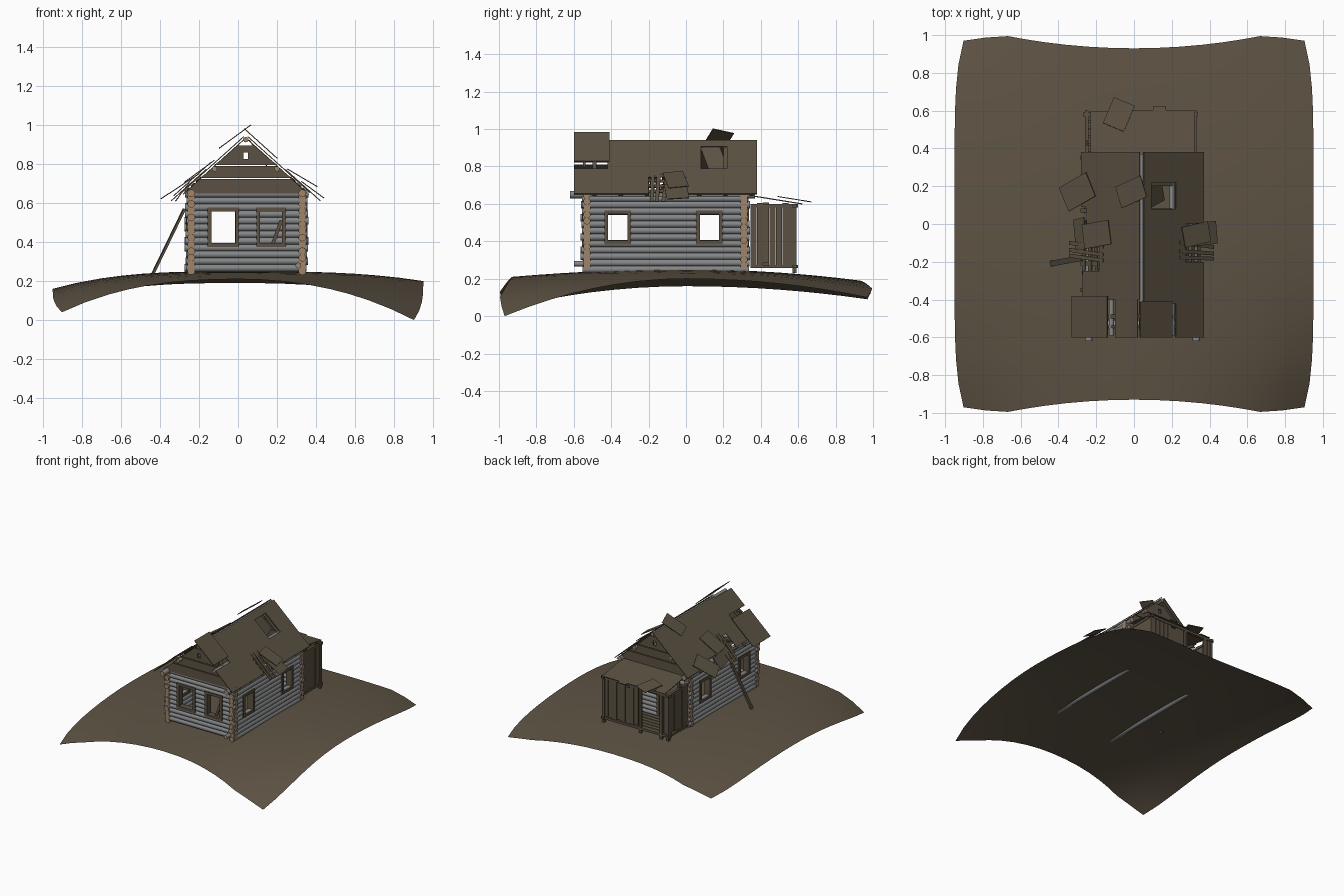
import bpy, bmesh, math, random
from mathutils import Matrix, Vector

random.seed(4)
if "Cube" in bpy.data.objects:
    bpy.data.objects.remove(bpy.data.objects["Cube"])


def material(name, rgb):
    m = bpy.data.materials.new(name)
    m.use_nodes = True
    m.diffuse_color = (*rgb, 1)
    m.node_tree.nodes["Principled BSDF"].inputs["Base Color"].default_value = (*rgb, 1)
    return m


EARTH = material("earth brown", (.112, .087, .058))
BOARD = material("old board brown", (.105, .083, .054))
GREY = material("weathered log grey", (.235, .24, .245))
CUT = material("cut log tan", (.36, .235, .135))


def finish(bm, name, mats, smooth=False):
    me = bpy.data.meshes.new(name)
    bm.to_mesh(me)
    bm.free()
    for m in mats:
        me.materials.append(m)
    ob = bpy.data.objects.new(name, me)
    bpy.context.collection.objects.link(ob)
    if smooth:
        bpy.ops.object.select_all(action='DESELECT')
        bpy.context.view_layer.objects.active = ob
        ob.select_set(True)
        bpy.ops.object.shade_smooth_by_angle(angle=math.radians(50))
    return ob


def box(bm, centre, size, rot=Matrix()):
    mat = Matrix.Translation(centre) @ rot @ Matrix.Diagonal((*size, 1))
    bmesh.ops.create_cube(bm, size=1, matrix=mat)


def span(bm, lo, hi):
    lo, hi = Vector(lo), Vector(hi)
    box(bm, (lo + hi) / 2, hi - lo)


def log(bm, a, b, r):
    a, b = Vector(a), Vector(b)
    rot = (b - a).to_track_quat('Z', 'Y').to_matrix().to_4x4()
    made = bmesh.ops.create_cone(bm, cap_ends=True, segments=10, radius1=r, radius2=r,
                                 depth=(b - a).length, matrix=Matrix.Translation((a + b) / 2) @ rot)
    for f in {f for v in made["verts"] for f in v.link_faces}:
        f.material_index = 1 if len(f.verts) > 4 else 0


# Domed ground sheet with drooping corners
def ground():
    half = [.13, .27, .40, .52, .63, .74, .87, 1]
    steps = [-h for h in reversed(half)] + [0] + half
    bm = bmesh.new()
    rows = []
    for v in steps:
        row = []
        for u in steps:
            au, av = abs(u), abs(v)
            x = .95 * u * (1 - .05 * av ** 6)
            y = v * (.93 + .07 * min(au / .77, 1) ** 2 - .03 * max(0, au - .77) / .23)
            side = .05 if u > 0 else .09
            end = .04 if v < 0 else .06
            corner = (.16 if u > 0 else .08) if v < 0 else (.04 if u > 0 else .01)
            z = .25 - side * au ** 3 - end * av ** 2 - corner * au ** 2 * av ** 2
            row.append(bm.verts.new((x, y, z)))
        rows.append(row)
    for r0, r1 in zip(rows, rows[1:]):
        for i in range(len(r0) - 1):
            bm.faces.new((r0[i], r0[i + 1], r1[i + 1], r1[i]))
    finish(bm, "ground", [EARTH], True)


ground()

# Log walls, each log cut where it meets an opening
X0, X1, Y0, Y1 = -.24, .33, -.53, .31
PITCH, ROWS, BASE = .0345, 12, .25
FRONT = [(-.14, -.01, .39, .56), (.11, .23, .39, .56)]
SIDE = [(-.42, -.31, .40, .55), (.07, .18, .40, .55)]
BACK = [(-.16, .01, .27, .58)]


def wall(name, point, start, end, openings, shift):
    bm = bmesh.new()
    for i in range(ROWS):
        z = BASE + PITCH * (i + .5) + shift
        a = start - .02 - random.uniform(0, .015)
        stop = end + .02 + random.uniform(0, .012)
        for o0, o1, z0, z1 in openings:
            if z0 < z < z1:
                log(bm, point(a, z), point(o0, z), .0195)
                a = o1
        log(bm, point(a, z), point(stop, z), .0195)
    finish(bm, name, [GREY, CUT], True)


def frames(name, point, openings):
    bm = bmesh.new()
    for a0, a1, z0, z1 in openings:
        w = .016
        for p, q, r, s in ((a0 - w, a0 + .004, z0 - w, z1 + w), (a1 - .004, a1 + w, z0 - w, z1 + w),
                           (a0, a1, z0 - w, z0 + .004), (a0, a1, z1 - .004, z1 + w)):
            c, d = Vector(point(p, r)), Vector(point(q, s))
            depth = Vector([.052 if abs(k) < 1e-6 else 0 for k in d - c])
            span(bm, c - depth / 2, d + depth / 2)
    finish(bm, name, [BOARD])


for name, y, holes in (("front", Y0, FRONT), ("back", Y1, BACK)):
    def at(a, z, y=y):
        return (a, y, z)
    wall(name + "_wall", at, X0, X1, holes, 0)
    frames(name + "_frames", at, holes)
for name, x in (("right", X0), ("left", X1)):
    def at(a, z, x=x):
        return (x, a, z)
    wall(name + "_wall", at, Y0, Y1, SIDE, -PITCH / 2)
    frames(name + "_frames", at, SIDE)

# Fallen board in one front window
bm = bmesh.new()
box(bm, (.20, Y0, .45), (.018, .01, .13), Matrix.Rotation(.35, 4, 'Y'))
finish(bm, "fallen_window_board", [BOARD])

# Wall plates, purlins and ridge beam
bm = bmesh.new()
for x, z, r, y in ((X0, .65, .02, -.62), (X1, .65, .02, -.62), (-.12, .775, .014, -.59),
                   (.20, .775, .014, -.59), (.04, .925, .014, -.56)):
    log(bm, (x, y, z), (x, .37, z), r)
log(bm, (X1 - .02, -.6, .28), (X1 - .02, -.5, .28), .015)
finish(bm, "roof_beams", [GREY, CUT], True)

# Gable planks with a few open joints
RX, RZ, SLOPE = .04, .95, .9
ANGLE = math.atan(SLOPE)
for name, y in (("front_gable", -.55), ("back_gable", .33)):
    bm = bmesh.new()
    levels = [.65, .685, .722, .76, .79, .825, .86, .895]
    for i, (z0, z1) in enumerate(zip(levels, levels[1:])):
        w0, w1 = (RZ - .015 - z0) / SLOPE, (RZ - .015 - z1) / SLOPE
        gap = .006 if i in (2, 4) else 0
        outline = [(-w0, z0 + gap), (w0, z0 + gap), (w1, z1), (-w1, z1)]
        if i == 5:
            pieces = [[(-w0, z0), (-.012, z0), (-.012, z1), (-w1, z1)],
                      [(.012, z0), (w0, z0), (w1, z1), (.012, z1)]]
        else:
            pieces = [outline]
        for p in pieces:
            f = bm.faces.new([bm.verts.new((RX + a, y, z)) for a, z in p])
            out = bmesh.ops.extrude_face_region(bm, geom=[f])
            bmesh.ops.translate(bm, vec=(0, .012, 0),
                                verts=[v for v in out["geom"] if isinstance(v, bmesh.types.BMVert)])
    bmesh.ops.recalc_face_normals(bm, faces=bm.faces)
    finish(bm, name, [BOARD])


# Roof sheets laid on the slopes; s is the sideways distance from the ridge
def sheet(bm, side, s0, s1, y0, y1, lift=0, spin=0, tilt=0):
    s = (s0 + s1) / 2
    normal = Vector((side * math.sin(ANGLE), 0, math.cos(ANGLE)))
    centre = Vector((RX + side * s, (y0 + y1) / 2, RZ - SLOPE * s)) + normal * lift
    rot = Matrix.Rotation(side * (ANGLE + tilt), 4, 'Y') @ Matrix.Rotation(spin, 4, 'Z')
    box(bm, centre, ((s1 - s0) / math.cos(ANGLE), y1 - y0, .005), rot)


LEFT = [(.01, .18, -.42, .08), (.18, .33, -.42, -.2), (.18, .33, 0, .38), (.01, .18, .22, .38),
        (.18, .23, -.2, 0), (-.02, .15, -.6, -.41, .018), (.18, .33, -.6, -.42),
        (.21, .33, -.11, 0, .03, .2, -.2), (.28, .38, -.11, .01, .02, .1, -.1),
        (.01, .05, .08, .22), (.03, .15, .1, .2, -.03, .3, .25)]
RIGHT = [(.01, .22, -.4, .38), (.22, .32, .09, .38), (.22, .29, -.11, .09), (.22, .31, -.4, -.25),
         (.17, .36, -.6, -.38, .015), (.02, .14, -.6, -.4),
         (.25, .39, .1, .24, .03, .45, -.15), (-.03, .1, .11, .23, .03, .35, -.1),
         (.16, .29, -.12, .01, .02, .15, -.1), (.29, .36, -.14, .03, .0, .15, .2)]
for name, side, data in (("left_roof", 1, LEFT), ("right_roof", -1, RIGHT)):
    bm = bmesh.new()
    for row in data:
        sheet(bm, side, *row)
    finish(bm, name, [BOARD])
    # Rafters and broken laths showing through the holes
    bm = bmesh.new()
    for k in range(7):
        y = -.5 + k * .14
        sheet(bm, side, .01, .33, y, y + .022, -.012)
    for s in (.24, .27, .30):
        sheet(bm, side, s, s + .015, -.27, .02, -.007, random.uniform(-.06, .06))
    for y in (-.19, -.16, -.12):
        sheet(bm, side, .2, .38, y, y + .02, .004, random.uniform(-.12, .12))
    finish(bm, name + "_rafters", [BOARD])

# Board leaning against the right wall
bm = bmesh.new()
a, b = Vector((-.44, -.21, .23)), Vector((-.275, -.18, .57))
box(bm, (a + b) / 2, (.03, .012, (b - a).length), (b - a).to_track_quat('Z', 'Y').to_matrix().to_4x4())
finish(bm, "leaning_board", [BOARD])

# Back porch: plank walls, posts, floor and sagging lean-to roof
PX0, PX1, PY0, PY1 = -.25, .32, .345, .58
bm = bmesh.new()
for x in (PX0, PX1):
    y = PY0
    while y < PY1 - .01:
        span(bm, (x - .005, y, .275 + random.uniform(-.012, .012)),
             (x + .005, y + .032, .60 + random.uniform(-.02, .008)))
        y += .034
x = PX0
while x < PX1 - .01:
    if not -.19 < x < -.02:
        span(bm, (x, PY1 - .005, .27 + random.uniform(-.015, .015)),
             (x + .036, PY1 + .005, .59 + random.uniform(-.03, .01)))
    x += .038
finish(bm, "porch_planks", [BOARD])

bm = bmesh.new()
for x in (PX0, -.19, -.005, PX1):
    span(bm, (x - .01, PY1 - .01, .23), (x + .01, PY1 + .01, .6))
for z in (.265, .59):
    span(bm, (PX0 - .02, PY1 - .01, z - .009), (PX1 + .02, PY1 + .01, z + .009))
    for x in (PX0, PX1):
        span(bm, (x - .01, PY0, z - .009), (x + .01, PY1 + .02, z + .009))
for k in range(6):
    y = PY0 + k * .04
    span(bm, (PX0, y, .262), (PX1, y + .034, .27))
finish(bm, "porch_frame", [BOARD])

bm = bmesh.new()
pitch = Matrix.Rotation(-.16, 4, 'X')
for x0, x1, y1 in ((-.23, -.14, .60), (-.14, -.02, .56), (-.02, .1, .605), (.1, .17, .625), (.17, .32, .605)):
    y0 = .33
    mid = (y0 + y1) / 2
    box(bm, ((x0 + x1) / 2, mid, .645 - .16 * (mid - .34)), (x1 - x0, y1 - y0, .006), pitch)
box(bm, (-.08, .58, .625), (.12, .15, .005), pitch @ Matrix.Rotation(-.4, 4, 'Z'))
finish(bm, "porch_roof", [BOARD])
